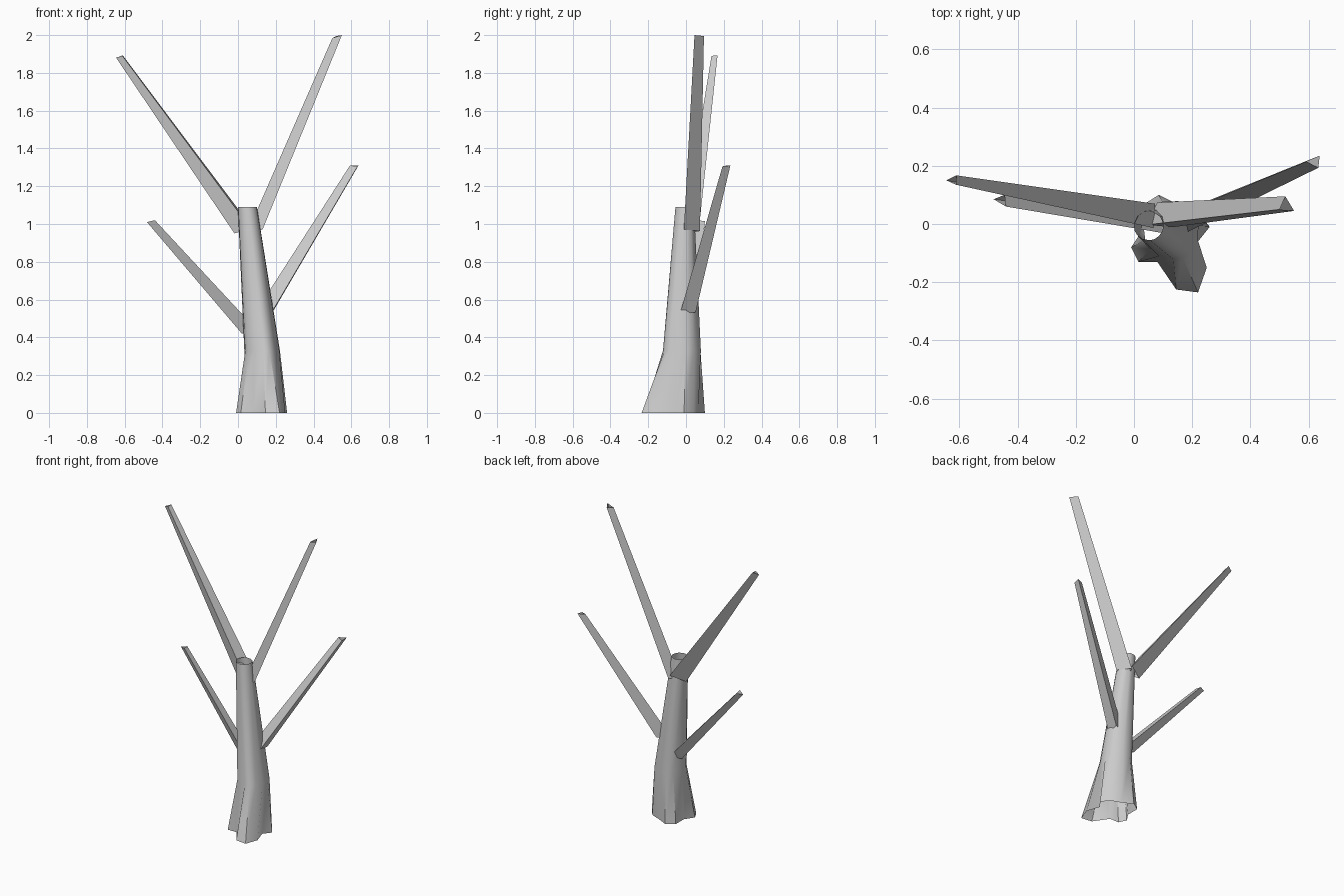
import bpy, math
from mathutils import Vector

if "Cube" in bpy.data.objects:
    bpy.data.objects.remove(bpy.data.objects["Cube"])


def loft(name, rings, angle=40):
    """Open tube through rings that share one vertex count."""
    n = len(rings[0])
    verts = [v for ring in rings for v in ring]
    faces = [(r * n + i, r * n + (i + 1) % n, (r + 1) * n + (i + 1) % n, (r + 1) * n + i)
             for r in range(len(rings) - 1) for i in range(n)]
    mesh = bpy.data.meshes.new(name)
    mesh.from_pydata(verts, [], faces)
    obj = bpy.data.objects.new(name, mesh)
    bpy.context.collection.objects.link(obj)
    bpy.ops.object.select_all(action='DESELECT')
    obj.select_set(True)
    bpy.context.view_layer.objects.active = obj
    bpy.ops.object.shade_smooth_by_angle(angle=math.radians(angle))
    return obj


# Trunk: lobed root outline rising into a round, leaning, open stem
roots = [(0.26, -0.01), (0.22, 0.04), (0.155, 0.065), (0.085, 0.10), (0.03, 0.065),
         (0.03, -0.02), (-0.01, -0.08), (0.015, -0.13), (0.08, -0.13),
         (0.145, -0.225), (0.22, -0.235), (0.25, -0.15), (0.22, -0.06)]
angles = [math.atan2(y + 0.03, x - 0.13) for x, y in roots]


def stem_ring(cx, cy, z, rx, ry):
    return [(cx + rx * math.cos(a), cy + ry * math.sin(a), z) for a in angles]


loft("trunk", [[(x, y, 0) for x, y in roots],
               stem_ring(0.128, -0.02, 0.33, 0.095, 0.102),
               stem_ring(0.05, -0.006, 1.09, 0.051, 0.05)])


# Branches: three-sided open tapers, each tip triangle enlarged at the base
def branch(name, tip, base, scale):
    tip = [Vector(p) for p in tip]
    mid = sum(tip, Vector()) / 3
    foot = [Vector(base) + (p - mid) * scale for p in tip]
    loft(name, [foot, tip])


branch("upper_right_branch",
       [(0.50, 0.05, 1.985), (0.55, 0.045, 2.0), (0.52, 0.095, 1.995)],
       (0.085, 0.02, 0.96), 1.7)
branch("lower_right_branch",
       [(0.593, 0.215, 1.31), (0.633, 0.193, 1.305), (0.638, 0.235, 1.31)],
       (0.15, 0.01, 0.53), 2.0)
branch("upper_left_branch",
       [(-0.645, 0.15, 1.88), (-0.612, 0.135, 1.89), (-0.61, 0.167, 1.893)],
       (0.04, 0.027, 0.97), 2.6)
branch("lower_left_branch",
       [(-0.482, 0.085, 1.01), (-0.44, 0.06, 1.02), (-0.445, 0.1, 1.015)],
       (0.07, 0.01, 0.43), 1.9)
